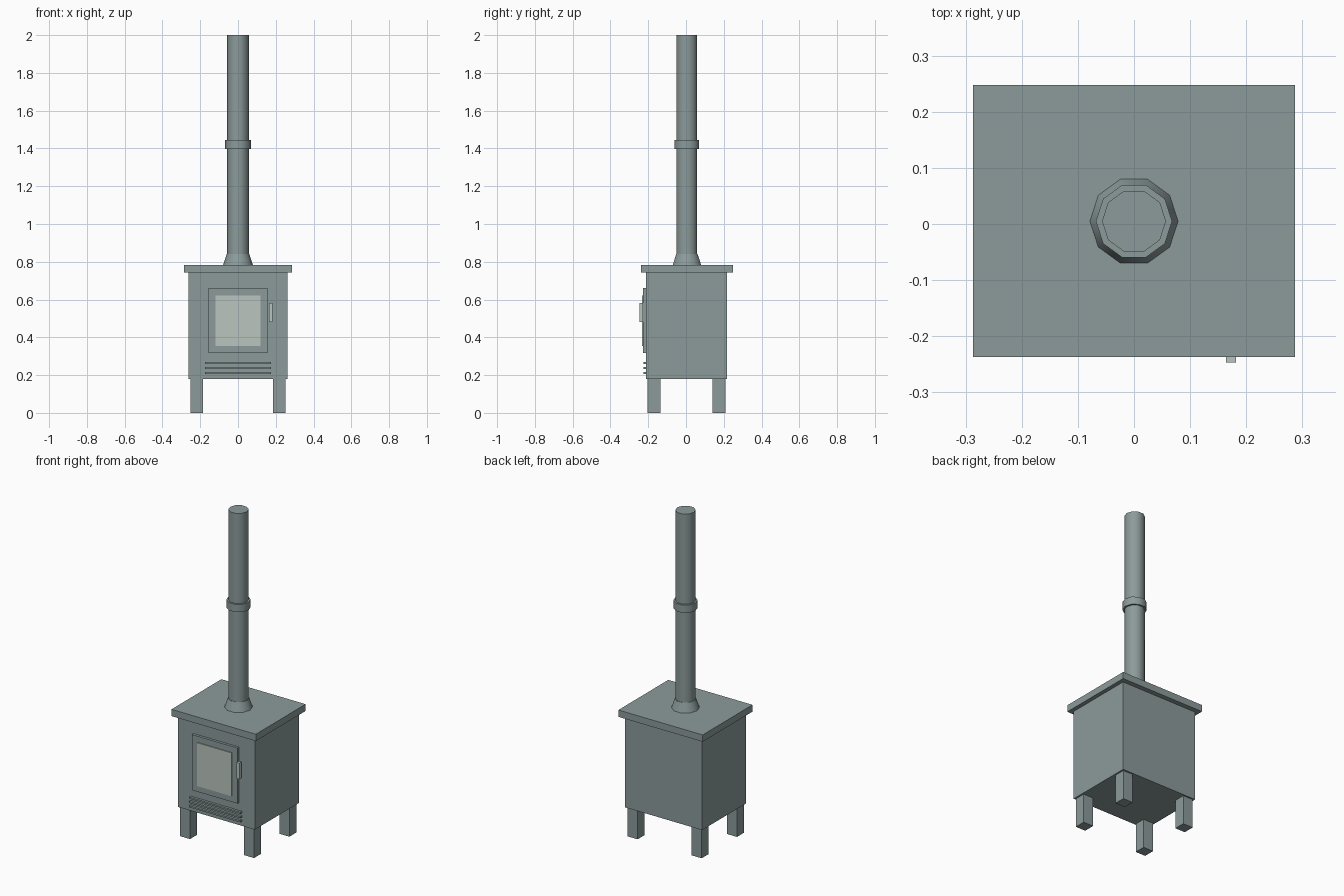
import bpy
import math

if "Cube" in bpy.data.objects:
    bpy.data.objects.remove(bpy.data.objects["Cube"])

CY = 0.005  # centre line of the stove body and flue


def material(name, rgb):
    m = bpy.data.materials.new(name)
    m.diffuse_color = (*rgb, 1.0)
    m.use_nodes = True
    m.node_tree.nodes["Principled BSDF"].inputs["Base Color"].default_value = m.diffuse_color
    return m


iron = material("grey_iron", (0.262, 0.328, 0.323))
pale = material("pale_glass", (0.491, 0.558, 0.515))


def box(name, x, y, z, mat=iron):
    """Box from (min, max) ranges on each axis."""
    bpy.ops.mesh.primitive_cube_add(size=1, location=[sum(r) / 2 for r in (x, y, z)])
    ob = bpy.context.object
    ob.name = name
    ob.scale = [r[1] - r[0] for r in (x, y, z)]
    bpy.ops.object.transform_apply(location=False, rotation=False, scale=True)
    ob.data.materials.append(mat)
    return ob


def ring(name, r1, r2, z, sides=10):
    """Ten-sided tapered cylinder with a corner on the x axis."""
    bpy.ops.mesh.primitive_cone_add(vertices=sides, radius1=r1, radius2=r2,
                                    depth=z[1] - z[0],
                                    location=(0, CY, (z[0] + z[1]) / 2),
                                    rotation=(0, 0, math.pi / 2))
    ob = bpy.context.object
    ob.name = name
    ob.data.materials.append(iron)
    bpy.ops.object.shade_smooth_by_angle(angle=math.radians(40))
    return ob


# Firebox and overhanging top plate
box("firebox", (-0.262, 0.262), (-0.211, 0.218), (0.18, 0.742))
box("top_plate", (-0.287, 0.287), (-0.237, 0.248), (0.742, 0.784))

# Four square legs
for side, sx in (("left", -1), ("right", 1)):
    for end, sy in (("front", -1), ("back", 1)):
        x, y = sx * 0.218, 0.002 + sy * 0.172
        box(f"{end}_{side}_leg", (x - 0.034, x + 0.034),
            (y - 0.034, y + 0.034), (0, 0.18))

# Door, window plate and handle
box("door", (-0.156, 0.156), (-0.227, -0.211), (0.318, 0.66))
box("door_window", (-0.118, 0.118), (-0.232, -0.227), (0.355, 0.622), pale)
box("door_handle", (0.164, 0.182), (-0.247, -0.227), (0.482, 0.582), pale)

# Air vent bars under the door
for i in range(3):
    z = 0.212 + i * 0.0265
    box(f"vent_bar_{i + 1}", (-0.175, 0.175), (-0.226, -0.211), (z - 0.005, z + 0.005))

# Flue pipe with flared base and joint collar
ring("flue_base", 0.0786, 0.06, (0.784, 0.84))
ring("flue_pipe", 0.057, 0.057, (0.784, 2.0))
ring("flue_collar", 0.068, 0.068, (1.397, 1.445))
